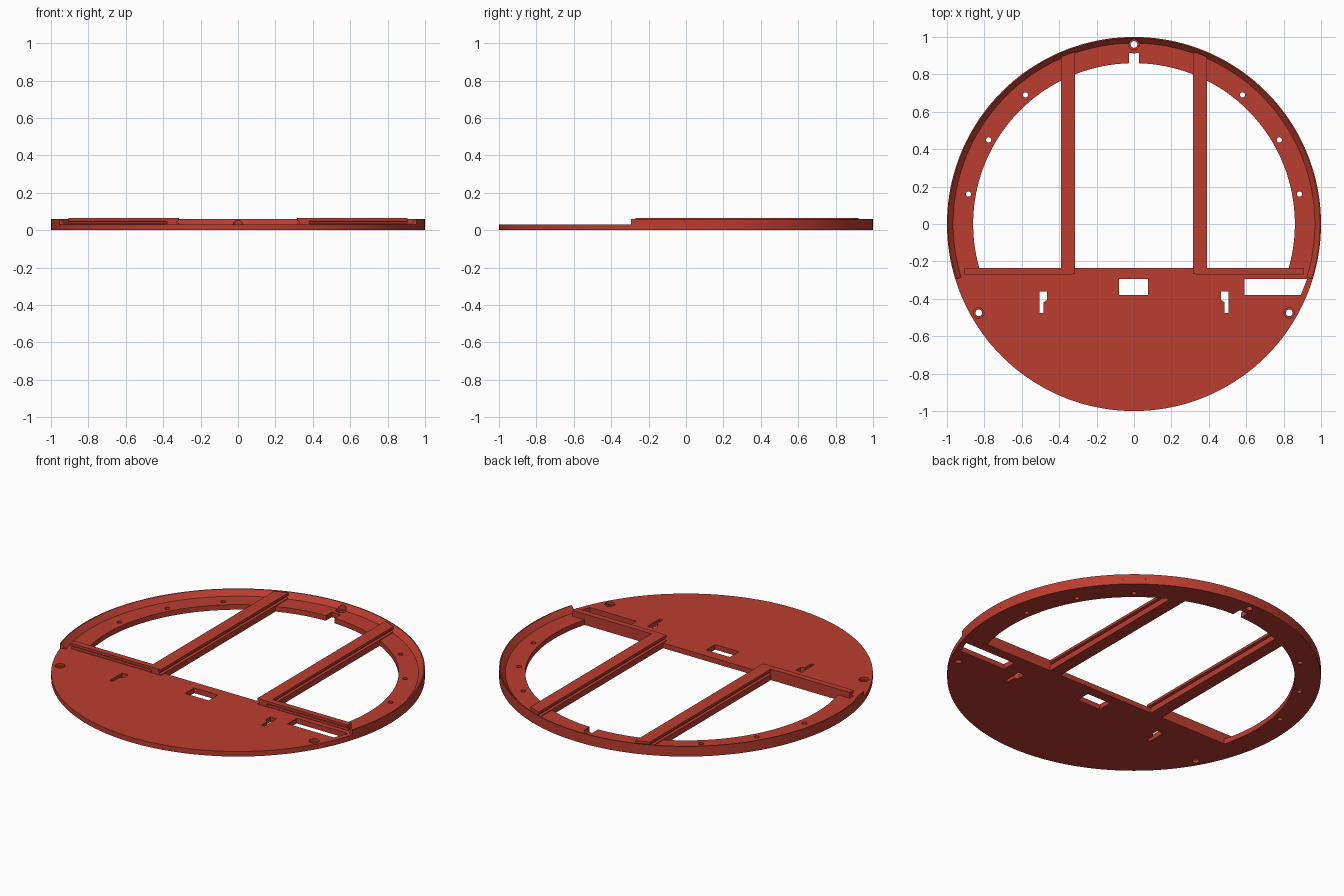
import bpy, bmesh, math

if "Cube" in bpy.data.objects:
    bpy.data.objects.remove(bpy.data.objects["Cube"])

red = bpy.data.materials.new("brick_red")
red.diffuse_color = (0.5, 0.047, 0.03, 1)
red.use_nodes = True
red.node_tree.nodes["Principled BSDF"].inputs["Base Color"].default_value = red.diffuse_color


def finish(name, bm):
    bmesh.ops.recalc_face_normals(bm, faces=bm.faces)
    me = bpy.data.meshes.new(name)
    bm.to_mesh(me)
    bm.free()
    ob = bpy.data.objects.new(name, me)
    bpy.context.collection.objects.link(ob)
    me.materials.append(red)
    return ob


def prism(name, pts, lo, hi, place=lambda a, b, c: (a, b, c)):
    """Closed outline extruded from lo to hi; place maps it to world axes."""
    bm = bmesh.new()
    ends = [[bm.verts.new(place(a, b, c)) for a, b in pts] for c in (lo, hi)]
    for ring in ends:
        bm.faces.new(ring)
    n = len(pts)
    for i in range(n):
        j = (i + 1) % n
        bm.faces.new((ends[0][i], ends[0][j], ends[1][j], ends[1][i]))
    return finish(name, bm)


def arc(r, a0, a1, n, cx=0, cy=0):
    return [(cx + r * math.cos(a0 + (a1 - a0) * i / n),
             cy + r * math.sin(a0 + (a1 - a0) * i / n)) for i in range(n + 1)]


def circle(r, n, cx=0, cy=0):
    return arc(r, 0, math.tau, n, cx, cy)[:-1]


def rect(x0, x1, y0, y1):
    return [(x0, y0), (x1, y0), (x1, y1), (x0, y1)]


def boolean(ob, tool, op='DIFFERENCE'):
    mod = ob.modifiers.new("cut", 'BOOLEAN')
    mod.operation = op
    mod.solver = 'EXACT'
    mod.object = tool
    bpy.context.view_layer.objects.active = ob
    bpy.ops.object.modifier_apply(modifier=mod.name)


def cut(obs, pts, lo=-0.1, hi=0.2):
    tool = prism("cutter", pts, lo, hi)
    for ob in obs:
        boolean(ob, tool)
    bpy.data.objects.remove(tool)


# Round base plate
plate = prism("base_plate", circle(1, 144), 0, 0.03)

# Raised rim with an inward sloping face, around the back
start = math.asin(-0.295)
end = math.pi - start
section = [(0.967, 0.03), (1, 0.03), (1, 0.06), (0.994, 0.06)]
bm = bmesh.new()
steps = 100
rings = []
for i in range(steps + 1):
    t = start + (end - start) * i / steps
    rings.append([bm.verts.new((r * math.cos(t), r * math.sin(t), z)) for r, z in section])
for a, b in zip(rings, rings[1:]):
    for k in range(4):
        m = (k + 1) % 4
        bm.faces.new((a[k], a[m], b[m], b[k]))
bm.faces.new(rings[0])
bm.faces.new(rings[-1])
rim = finish("rim", bm)

# Large opening behind the front deck
a = math.asin(-0.235 / 0.86)
cut([plate], arc(0.86, a, math.pi - a, 96))

# Rectangular windows and the two stepped slots
cut([plate], rect(-0.08, 0.075, -0.38, -0.295))
cut([plate], [(0.59, -0.38), (0.892, -0.38), (0.925, -0.295), (0.59, -0.295)])
slot = [(0.465, -0.36), (0.505, -0.36), (0.505, -0.475),
        (0.485, -0.475), (0.485, -0.42), (0.465, -0.405)]
for s in (-1, 1):
    cut([plate], [(s * x, y) for x, y in slot])
    # Small ring holes and front screw holes with recess
    for x, y in ((0.58, 0.69), (0.777, 0.45), (0.885, 0.16)):
        cut([plate], circle(0.014, 16, s * x, y))
    cut([plate], circle(0.018, 20, s * 0.83, -0.475))
    cut([plate], circle(0.028, 24, s * 0.83, -0.475), 0.015, 0.1)

# Back notch and back screw hole
cut([plate], rect(-0.028, 0.028, 0.84, 0.915))
lug = prism("screw_lug", circle(0.033, 24, 0, 0.945), 0, 0.03)
cut([plate, rim, lug], circle(0.018, 20, 0, 0.96))
cut([plate, rim, lug], circle(0.028, 24, 0, 0.96), 0.02, 0.1)

# Grooved rails, trimmed to the curve of the rim
w, g = 0.0375, 0.013
half = [(w, 0), (w, 0.034), (w - g, 0.038), (w - g, 0.046), (w, 0.05), (w, 0.065)]
profile = half + [(-x, z) for x, z in reversed(half)]
trim = prism("rail_trim", circle(0.975, 144), -0.1, 0.2)
for s, side in ((-1, "left"), (1, "right")):
    rail = prism(side + "_rail", [(x + s * 0.3525, z) for x, z in profile], -0.268, 0.96,
                 lambda a, b, c: (a, c, b))
    boolean(rail, trim, 'INTERSECT')

    # Cross bar with a groove along its front
    bar = [(-0.235, 0.03), (-0.235, 0.065), (-0.27, 0.065), (-0.27, 0.05),
           (-0.257, 0.046), (-0.257, 0.038), (-0.265, 0.034), (-0.265, 0.03)]
    prism(side + "_cross_bar", bar, s * 0.33, s * 0.905, lambda a, b, c: (c, a, b))
bpy.data.objects.remove(trim)

# Smooth the round walls, keep the edges sharp
for ob in bpy.context.scene.objects:
    ob.select_set(True)
bpy.context.view_layer.objects.active = plate
bpy.ops.object.shade_smooth_by_angle(angle=math.radians(25))
